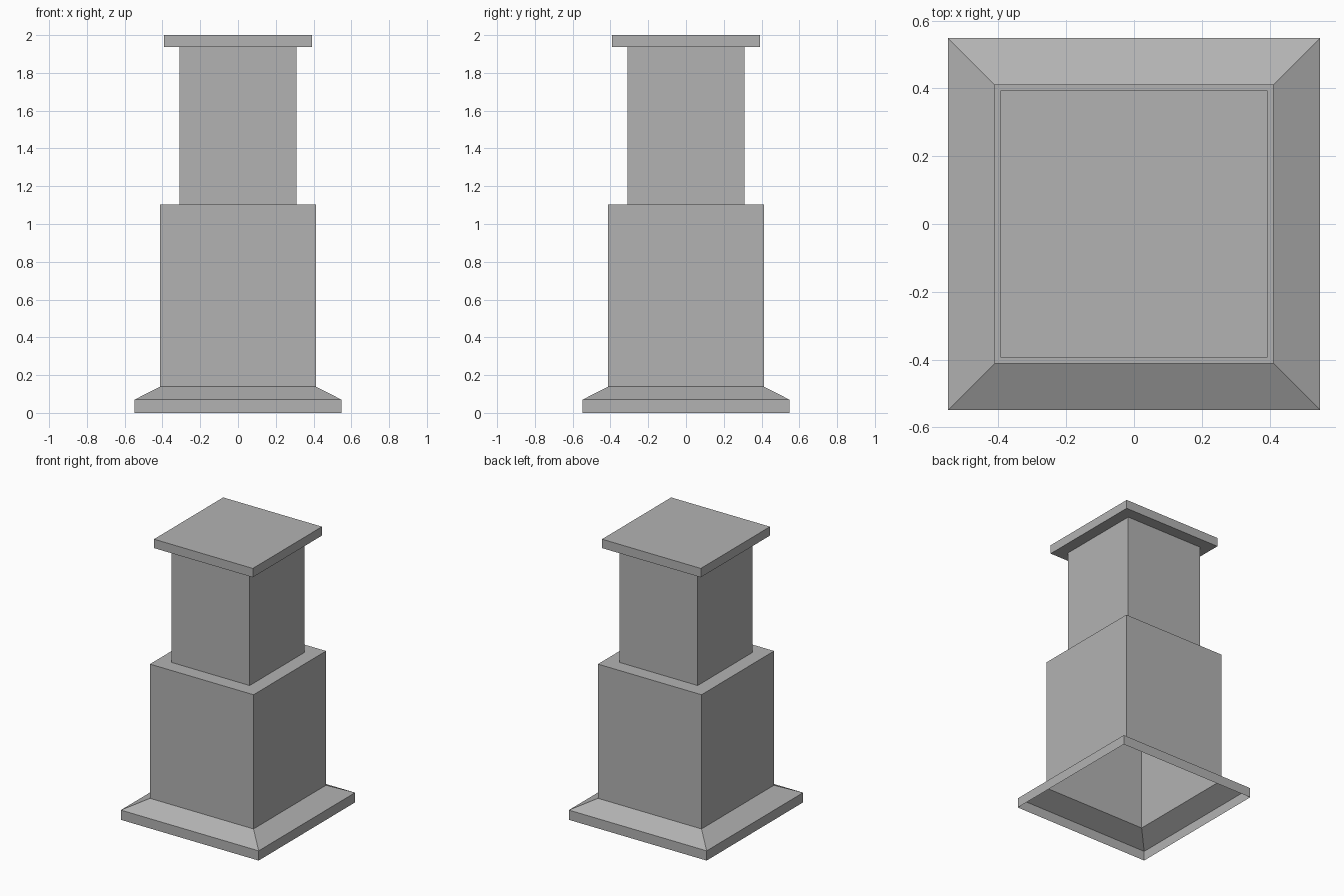
import bpy
import bmesh

cube = bpy.data.objects.get("Cube")
if cube:
    bpy.data.objects.remove(cube, do_unlink=True)

stone = bpy.data.materials.new("plain_grey")
stone.use_nodes = True
grey = (0.45, 0.45, 0.45, 1.0)
stone.diffuse_color = grey
stone.node_tree.nodes["Principled BSDF"].inputs["Base Color"].default_value = grey


def square_shell(name, profile, capped=False):
    """Skin square rings given as (half width, height), from bottom to top."""
    bm = bmesh.new()
    corners = ((-1, -1), (1, -1), (1, 1), (-1, 1))
    rings = [[bm.verts.new((sx * w, sy * w, z)) for sx, sy in corners]
             for w, z in profile]
    for low, high in zip(rings, rings[1:]):
        for i in range(4):
            j = (i + 1) % 4
            bm.faces.new((low[i], low[j], high[j], high[i]))
    if capped:
        bm.faces.new(rings[-1])
    mesh = bpy.data.meshes.new(name)
    bm.to_mesh(mesh)
    bm.free()
    mesh.materials.append(stone)
    obj = bpy.data.objects.new(name, mesh)
    bpy.context.collection.objects.link(obj)
    return obj


BASE, BODY, NECK, CAP = 0.548, 0.412, 0.31, 0.393   # half widths
SHOULDER, CAP_BOTTOM = 1.104, 1.936                 # heights

# Hollow plinth with a sloped top, open underneath
square_shell("plinth", [(BASE, 0), (BASE, 0.07), (BODY, 0.139)])

# Wide lower shaft with a flat ledge
square_shell("lower_shaft", [(BODY, 0.139), (BODY, SHOULDER), (NECK, SHOULDER)])

# Narrow upper shaft
square_shell("upper_shaft", [(NECK, SHOULDER), (NECK, CAP_BOTTOM)])

# Overhanging slab on top
square_shell("cap_slab", [(NECK, CAP_BOTTOM), (CAP, CAP_BOTTOM), (CAP, 2.0)], capped=True)
